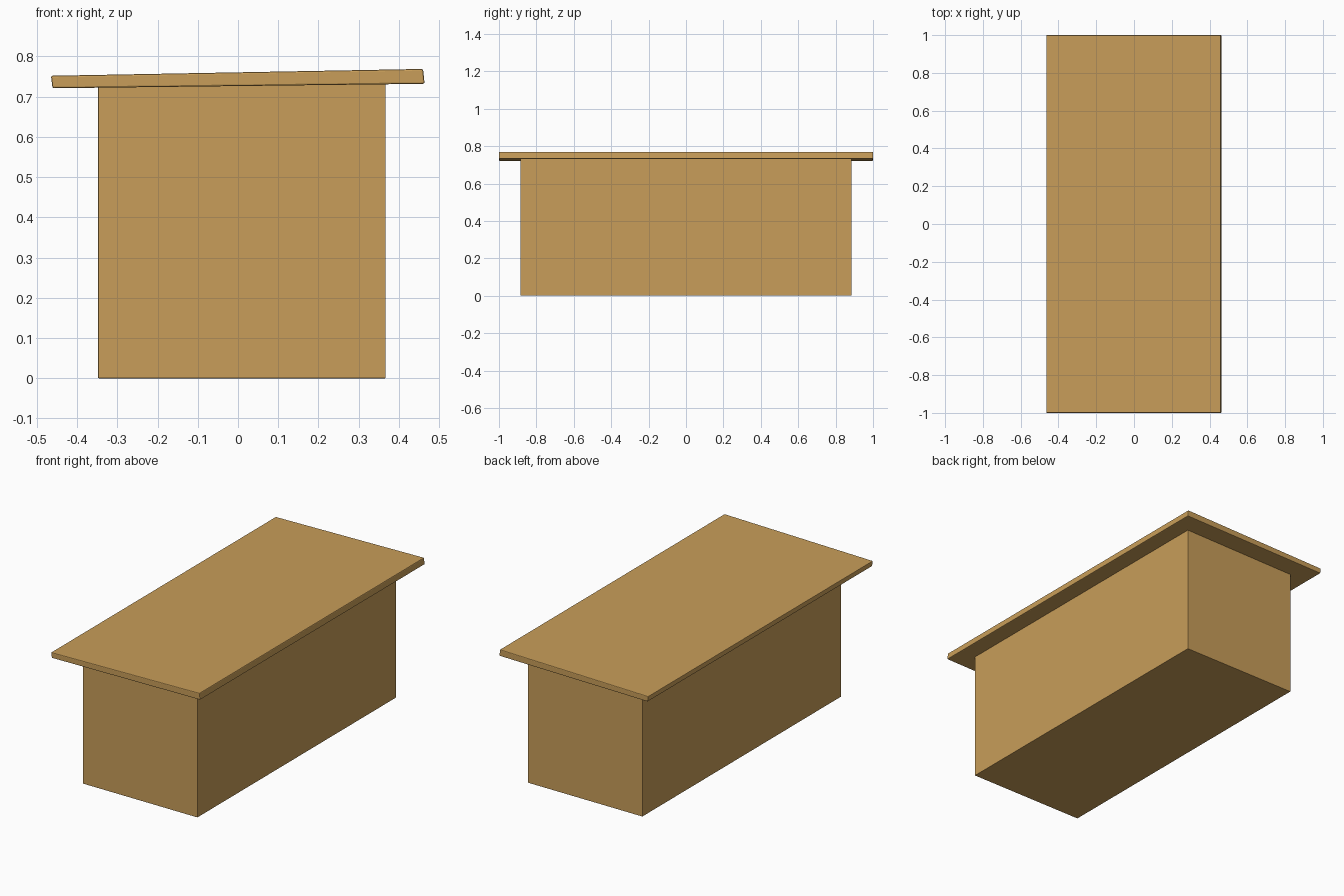
import bpy, bmesh

if "Cube" in bpy.data.objects:
    bpy.data.objects.remove(bpy.data.objects["Cube"])

wood = bpy.data.materials.new("wood")
wood.diffuse_color = (0.58, 0.34, 0.10, 1)
wood.use_nodes = True
wood.node_tree.nodes["Principled BSDF"].inputs["Base Color"].default_value = wood.diffuse_color


def extrude_profile(name, profile, half_y, bevel):
    """Prism: an (x, z) profile swept from -half_y to half_y, edges softened."""
    bm = bmesh.new()
    face = bm.faces.new([bm.verts.new((x, -half_y, z)) for x, z in profile])
    out = bmesh.ops.extrude_face_region(bm, geom=[face])
    moved = [g for g in out["geom"] if isinstance(g, bmesh.types.BMVert)]
    bmesh.ops.translate(bm, verts=moved, vec=(0, 2 * half_y, 0))
    bmesh.ops.recalc_face_normals(bm, faces=bm.faces)
    bmesh.ops.bevel(bm, geom=bm.edges[:], offset=bevel, segments=2,
                    profile=0.5, affect='EDGES')
    mesh = bpy.data.meshes.new(name)
    bm.to_mesh(mesh)
    bm.free()
    obj = bpy.data.objects.new(name, mesh)
    bpy.context.collection.objects.link(obj)
    mesh.materials.append(wood)
    return obj


# Solid body, its top following the slope of the lid and tucked just inside it
extrude_profile("body", [(-0.348, 0), (0.367, 0), (0.367, 0.738), (-0.348, 0.731)],
                0.885, 0.002)

# Overhanging slab, slightly tilted and with raked side edges
extrude_profile("top_slab", [(-0.461, 0.721), (0.464, 0.732), (0.460, 0.769), (-0.465, 0.752)],
                1.0, 0.004)
